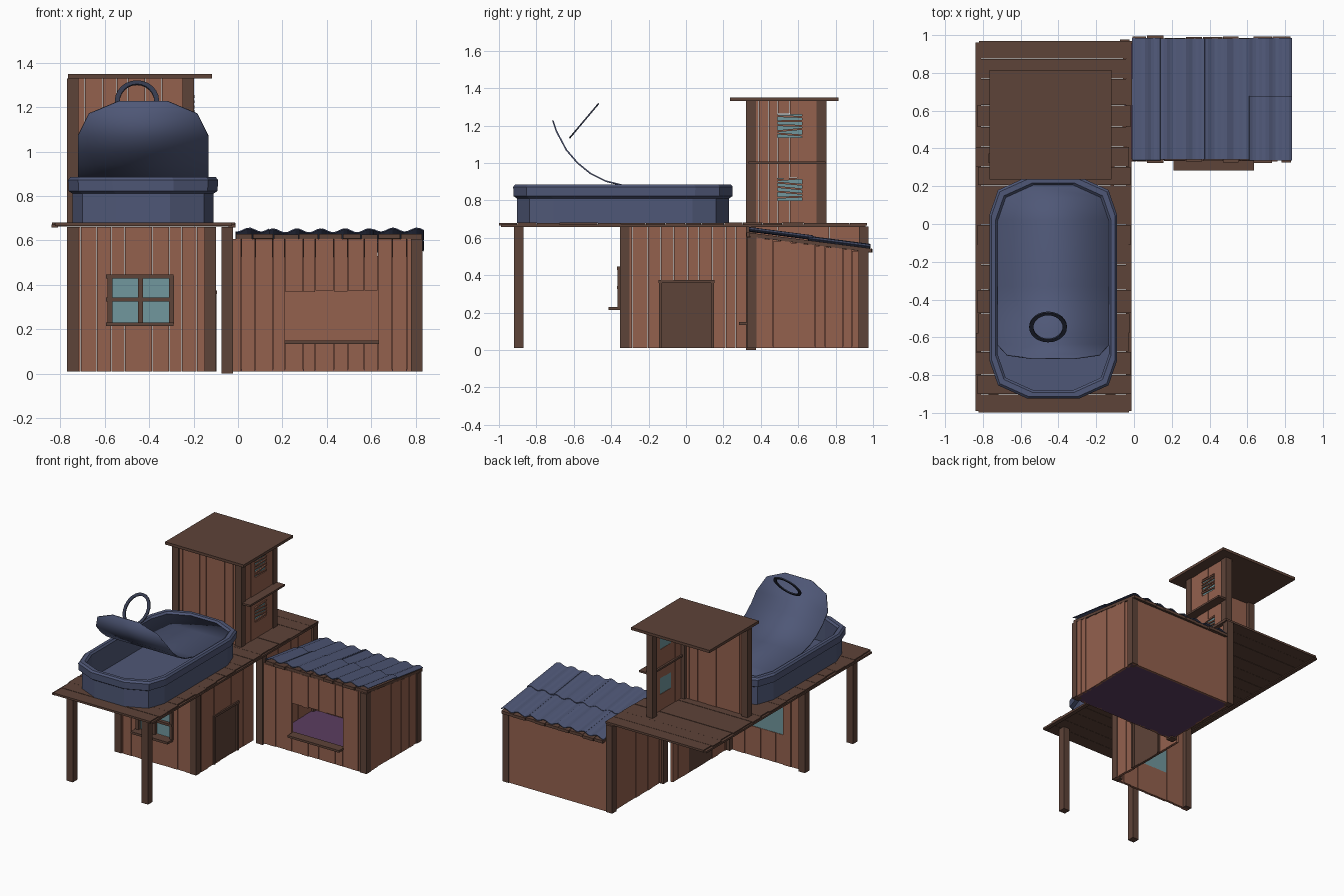
import bpy, bmesh, math, random
from mathutils import Vector

if "Cube" in bpy.data.objects:
    bpy.data.objects.remove(bpy.data.objects["Cube"])

random.seed(4)


def material(name, rgb):
    m = bpy.data.materials.new(name)
    m.diffuse_color = [(c / 255) ** 2.2 for c in rgb] + [1]
    m.use_nodes = True
    m.node_tree.nodes["Principled BSDF"].inputs["Base Color"].default_value = m.diffuse_color
    return m


WOOD = material("plank_wood", (146, 97, 79))
DARK = material("dark_wood", (94, 69, 59))
BLUE = material("blue_metal", (80, 88, 118))
RING = material("dark_metal", (55, 60, 78))
GLASS = material("teal_glass", (112, 150, 156))
FLOOR = material("purple_floor", (92, 64, 96))


def finish(name, bm, mat):
    bmesh.ops.recalc_face_normals(bm, faces=bm.faces)
    me = bpy.data.meshes.new(name)
    bm.to_mesh(me)
    bm.free()
    me.materials.append(mat)
    ob = bpy.data.objects.new(name, me)
    bpy.context.collection.objects.link(ob)
    return ob


def boxes(name, items, mat):
    """Each item: low corner, high corner, optional z slope along y."""
    bm = bmesh.new()
    for lo, hi, *tilt in items:
        lo, hi = Vector(lo), Vector(hi)
        mid, size = (lo + hi) / 2, hi - lo
        for v in bmesh.ops.create_cube(bm, size=1)["verts"]:
            v.co = Vector([mid[i] + v.co[i] * size[i] for i in range(3)])
            if tilt:
                v.co.z += tilt[0] * (v.co.y - mid.y)
    return finish(name, bm, mat)


def jit(a):
    return random.uniform(-a, a)


def split(a, b, width):
    n = max(1, round((b - a) / width))
    inner = [a + (b - a) * (i + jit(0.2)) / n for i in range(1, n)]
    return [a] + inner + [b]


def wall(name, along, a0, a1, pos, top, holes=(), width=0.07, z0=0.01, thick=0.018):
    """Vertical plank wall along x or y; holes are (a0, a1, z0, z1)."""
    marks = sorted({a0, a1, *[h[0] for h in holes], *[h[1] for h in holes]})
    items = []
    for m0, m1 in zip(marks, marks[1:]):
        cuts = split(m0, m1, width)
        for c0, c1 in zip(cuts, cuts[1:]):
            mid, d = (c0 + c1) / 2, pos + jit(0.003)
            zt = top(mid) if callable(top) else top
            z = [z0]
            for h in sorted(holes, key=lambda h: h[2]):
                if h[0] < mid < h[1]:
                    z += [h[2], h[3] + jit(0.005)]
            z.append(zt)
            for lo, hi in zip(z[::2], z[1::2]):
                p, q = (c0 + 0.001, d - thick / 2), (c1 - 0.001, d + thick / 2)
                if along == "y":
                    p, q = p[::-1], q[::-1]
                items.append(((*p, lo), (*q, hi)))
    return boxes(name, items, WOOD)


# Raised deck of crosswise planks
cuts = split(-1.0, 0.97, 0.11)
boxes("deck_planks", [((-0.83 + jit(0.01), a + 0.001, 0.664 + jit(0.001)),
                       (-0.02 + jit(0.01), b - 0.001, 0.68 + jit(0.001)))
                      for a, b in zip(cuts, cuts[1:])], DARK)
boxes("deck_beams", [((x, -0.99, 0.658), (x + 0.03, 0.96, 0.672)) for x in (-0.84, -0.042)], DARK)

# Posts: deck front, room corners, shed corners
P = 0.052
for name, x, y, top in [
        ("deck_post_left", -0.77, -0.92, 0.66), ("deck_post_right", -0.15, -0.92, 0.66),
        ("room_post_left", -0.77, -0.353, 0.66), ("room_post_right", -0.15, -0.353, 0.66),
        ("shed_post_front_left", -0.075, 0.322, 0.66), ("shed_post_back_left", -0.075, 0.925, 0.66),
        ("shed_post_front_right", 0.78, 0.325, 0.605), ("shed_post_back_right", 0.78, 0.923, 0.53)]:
    boxes(name, [((x, y, 0.0 if "shed_post_front_left" == name else 0.01), (x + P, y + P, top))], DARK)

# Lower room: front wall with window, side wall with door
wall("room_front_wall", "x", -0.765, -0.105, -0.338, 0.66, [(-0.57, -0.31, 0.23, 0.43)])
boxes("room_window_glass", [((-0.575, -0.342, 0.225), (-0.305, -0.334, 0.435))], GLASS)
boxes("room_window_frame",
      [((x, -0.365, 0.225), (x + 0.022, -0.343, 0.44)) for x in (-0.588, -0.451, -0.31)]
      + [((-0.595, -0.368, z), (-0.29, -0.343, z + 0.018)) for z in (0.325, 0.427)]
      + [((-0.595, -0.415, 0.213), (-0.29, -0.335, 0.23))], DARK)
wall("room_side_wall", "y", -0.345, 0.33, -0.112, 0.66, [(-0.135, 0.14, 0.01, 0.365)])
boxes("room_door", [((-0.12, -0.135, 0.01), (-0.11, 0.14, 0.365))], DARK)
boxes("door_frame", [((-0.118, -0.145, 0.01), (-0.096, -0.128, 0.36)),
                     ((-0.118, 0.133, 0.01), (-0.096, 0.15, 0.36)),
                     ((-0.118, -0.147, 0.358), (-0.094, 0.152, 0.375))], DARK)


# Shed walls, floor and counter
def roof_z(y):
    return 0.643 - 0.13 * (y - 0.32)


wall("shed_front_wall", "x", -0.04, 0.82, 0.342, 0.605, [(0.21, 0.63, 0.14, 0.37)])
wall("shed_right_wall", "y", 0.34, 0.965, 0.816, lambda y: roof_z(y) - 0.035)
wall("shed_left_wall", "y", 0.34, 0.965, -0.05, 0.66)
boxes("shed_back_wall", [((-0.04, 0.953, 0.01), (0.82, 0.969, 0.53))], WOOD)
boxes("shed_floor", [((-0.05, 0.34, 0.01), (0.82, 0.965, 0.018))], FLOOR)
boxes("shed_counter", [((0.21, 0.283, 0.133), (0.635, 0.355, 0.149))], DARK)

# Shed roof: ragged boards below corrugated sheets
cuts = split(-0.01, 0.83, 0.09)
boxes("shed_roof_boards", [((a + 0.002, 0.33 + jit(0.008), roof_z(0.66) - 0.035),
                            (b - 0.002, 0.992 + jit(0.008), roof_z(0.66) - 0.014), -0.13)
                           for a, b in zip(cuts, cuts[1:])], DARK)
seams = (-0.01, 0.14, 0.375, 0.61, 0.836)
for r, (y0, y1, lift) in enumerate([(0.338, 0.68, 0.004), (0.655, 0.985, -0.002)]):
    for s, (x0, x1) in enumerate(zip(seams, seams[1:])):
        bm = bmesh.new()
        n, dy, dz = round((x1 - x0 + 0.01) / 0.018), jit(0.005), jit(0.002)
        rows = []
        for i in range(n + 1):
            x = x0 + (x1 - x0) * i / n
            z = lift + dz + 0.009 * math.cos((x - 0.05) / 0.108 * math.tau)
            rows.append([bm.verts.new((x, y, roof_z(y) + z)) for y in (y0 + dy, y1 + dy)])
        for a, b in zip(rows, rows[1:]):
            bm.faces.new((a[0], b[0], b[1], a[1]))
        ob = finish(f"roof_sheet_{r}_{s}", bm, BLUE)
        mod = ob.modifiers.new("thickness", "SOLIDIFY")
        mod.thickness, mod.offset = 0.005, 0

# Tower on the deck: two walls, three posts, flat roof
wall("tower_front_wall", "x", -0.76, -0.205, 0.342, 1.33, z0=0.68)
wins = [(0.49, 0.62, 0.80, 0.92), (0.49, 0.62, 1.135, 1.26)]
wall("tower_side_wall", "y", 0.335, 0.745, -0.213, 1.33, wins, 0.06, z0=0.68)
boxes("tower_posts", [((x, y, 0.68), (x + P, y + P, 1.33))
                      for x, y in [(-0.77, 0.322), (-0.25, 0.322), (-0.25, 0.698)]], DARK)
boxes("tower_roof", [((-0.765, 0.235, 1.33), (-0.118, 0.815, 1.35))], DARK)
boxes("tower_ledge", [((-0.235, 0.335, 0.993), (-0.135, 0.745, 1.007))], DARK)
boxes("tower_glass", [((-0.217, 0.488, z0), (-0.211, 0.622, z1)) for _, _, z0, z1 in wins], GLASS)
boxes("tower_slats", [((-0.206, 0.487, w[2] + 0.012 + i * 0.024), (-0.196, 0.623, w[2] + 0.022 + i * 0.024),
                       jit(0.12)) for w in wins for i in range(5)], WOOD)

# Large open tin: faceted rounded-rectangle loops joined into a shell
CX, CY, HX, HY = -0.4275, -0.337, 0.3375, 0.587


def outline(inset):
    hx, hy, k = HX - inset, HY - inset, 1 - inset
    q = [(hx, hy - 0.2 * k), (hx - 0.045 * k, hy - 0.07 * k), (hx - 0.2 * k, hy)]
    half = q + [(-x, y) for x, y in q[::-1]]
    return [(CX + x, CY + y) for x, y in half + [(-x, -y) for x, y in half]]


bm = bmesh.new()
loops = [[bm.verts.new((x, y, z)) for x, y in outline(i)] for i, z in [
    (0.02, 0.68), (0.02, 0.81), (0.002, 0.822), (0, 0.872), (0.01, 0.885),
    (0.033, 0.885), (0.043, 0.872), (0.043, 0.70)]]
for a, b in zip(loops, loops[1:]):
    for i in range(len(a)):
        j = (i + 1) % len(a)
        bm.faces.new((a[i], a[j], b[j], b[i]))
bm.faces.new(loops[0])
bm.faces.new(loops[-1])
finish("tin_body", bm, BLUE)

# Peeled lid: rows of (y, z, half width) swept into a curled strip
bm = bmesh.new()
rows = []
for y, z, w in [(0.207, 0.868, 0.14), (0.14, 0.868, 0.253), (0.02, 0.868, 0.294), (-0.33, 0.878, 0.294),
                (-0.43, 0.903, 0.294), (-0.51, 0.943, 0.294), (-0.58, 1.0, 0.294), (-0.64, 1.07, 0.294),
                (-0.693, 1.17, 0.245), (-0.712, 1.227, 0.11)]:
    rows.append([bm.verts.new((CX + s * w, y, z)) for s in (-1, 1)])
for a, b in zip(rows, rows[1:]):
    bm.faces.new((a[0], a[1], b[1], b[0]))
lid = finish("tin_lid", bm, BLUE)
for p in lid.data.polygons:
    p.use_smooth = True
mod = lid.modifiers.new("thickness", "SOLIDIFY")
mod.thickness, mod.offset = 0.008, 0
bpy.context.view_layer.objects.active = lid
lid.select_set(True)
bpy.ops.object.shade_smooth_by_angle(angle=math.radians(35))

# Pull ring: flat oval band tilted above the lid
bm = bmesh.new()
N, tilt = 24, math.atan2(0.19, 0.16)
prof = [(0.0, -0.004), (0.0, 0.004), (-0.022, 0.004), (-0.022, -0.004)]
ring = []
for i in range(N):
    t = math.tau * i / N
    ring.append([])
    for d, h in prof:
        u, v = (0.1 + d) * math.cos(t), (0.122 + d) * math.sin(t)
        ring[-1].append(bm.verts.new((-0.455 + u, -0.545 + v * math.cos(tilt) - h * math.sin(tilt),
                                      1.225 + v * math.sin(tilt) + h * math.cos(tilt))))
for i in range(N):
    a, b = ring[i], ring[(i + 1) % N]
    for k in range(4):
        bm.faces.new((a[k], a[(k + 1) % 4], b[(k + 1) % 4], b[k]))
finish("pull_ring", bm, RING)
